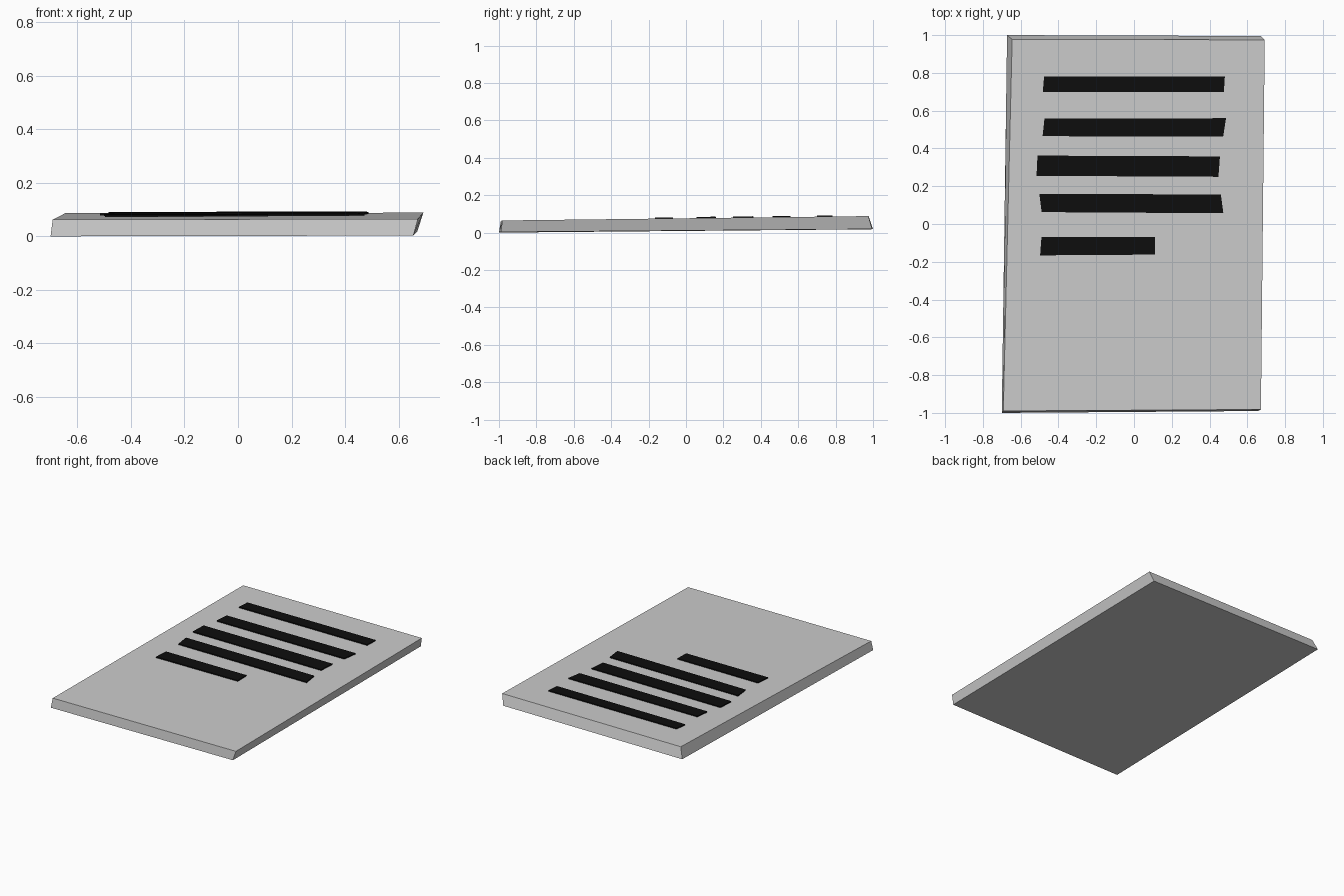
import bpy

if "Cube" in bpy.data.objects:
    bpy.data.objects.remove(bpy.data.objects["Cube"])

BOTTOM = [0, 3, 2, 1]


def hexahedron(name, lower, upper):
    """Closed block from four lower and four upper corners."""
    sides = [(i, (i + 1) % 4, (i + 1) % 4 + 4, i + 4) for i in range(4)]
    mesh = bpy.data.meshes.new(name)
    mesh.from_pydata(lower + upper, [], [BOTTOM, (4, 5, 6, 7)] + sides)
    mesh.update()
    obj = bpy.data.objects.new(name, mesh)
    bpy.context.collection.objects.link(obj)
    return obj


def page_height(x, y):
    """Height of the gently tilted page top."""
    return 0.0755 + 0.0015 * x + 0.0120 * y


# Slightly skewed page slab
lower = [(-0.70, -1.0, 0.0), (0.655, -0.99, 0.003), (0.67, 0.995, 0.019), (-0.672, 1.0, 0.018)]
upper = [(x, y, page_height(x, y)) for x, y in
         [(-0.692, -0.99), (0.672, -0.982), (0.692, 0.975), (-0.645, 0.977)]]
hexahedron("page", lower, upper)

# Black text-line bars, hand-cut outlines
black = bpy.data.materials.new("black")
black.diffuse_color = (0.004, 0.004, 0.004, 1)
black.use_nodes = True
black.node_tree.nodes["Principled BSDF"].inputs["Base Color"].default_value = black.diffuse_color
bars = [
    [(-0.483, 0.70), (0.476, 0.70), (0.481, 0.782), (-0.476, 0.78)],
    [(-0.484, 0.465), (0.472, 0.462), (0.487, 0.56), (-0.474, 0.558)],
    [(-0.516, 0.255), (0.447, 0.25), (0.455, 0.358), (-0.511, 0.362)],
    [(-0.489, 0.063), (0.473, 0.057), (0.460, 0.156), (-0.501, 0.16)],
    [(-0.497, -0.166), (0.112, -0.162), (0.112, -0.07), (-0.490, -0.07)],
]
for n, outline in enumerate(bars, 1):
    low = [(x, y, page_height(x, y) - 0.002) for x, y in outline]
    high = [(x, y, page_height(x, y) + 0.007) for x, y in outline]
    hexahedron(f"line_bar_{n}", low, high).data.materials.append(black)
